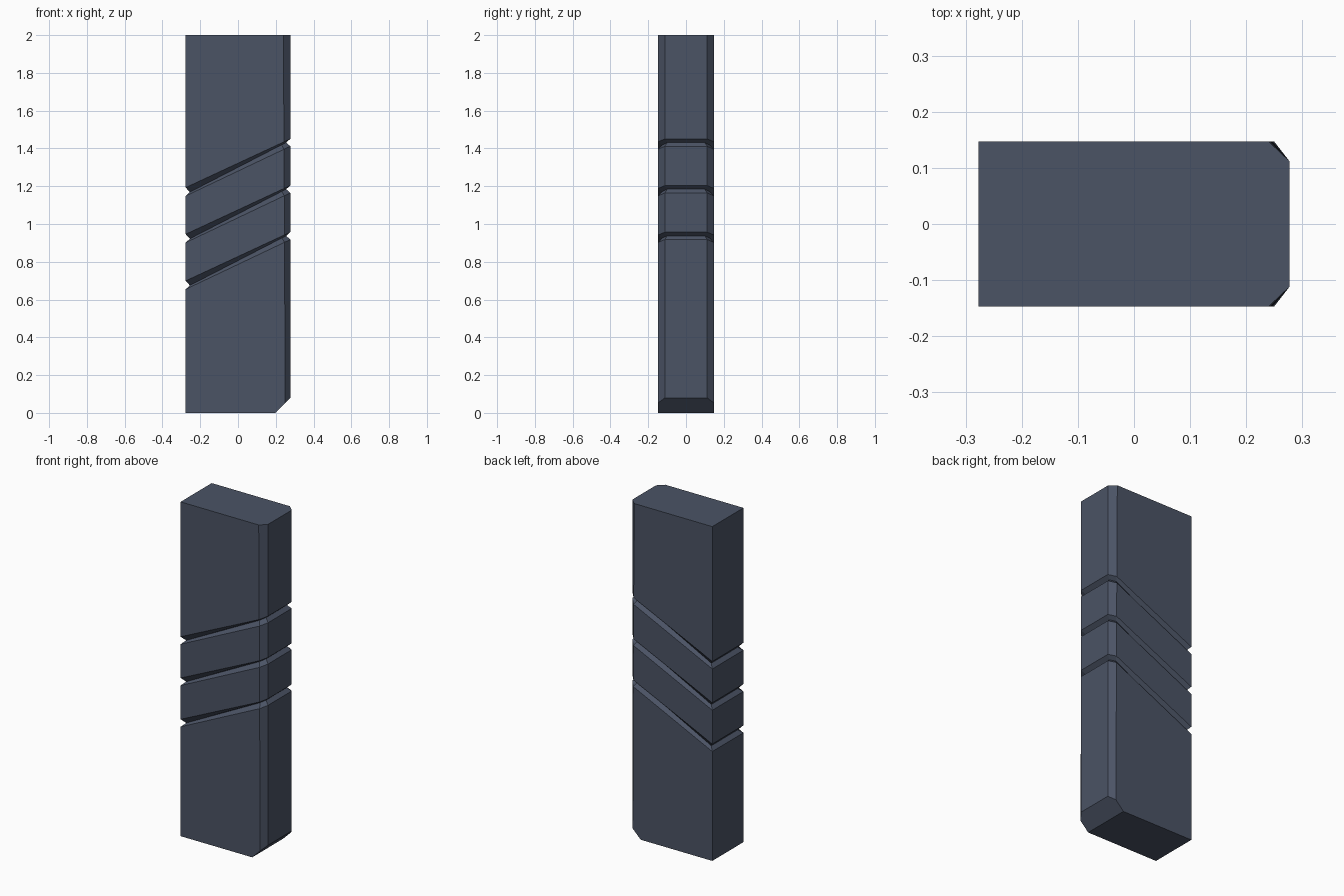
import bpy, bmesh
from mathutils import Vector

if "Cube" in bpy.data.objects:
    bpy.data.objects.remove(bpy.data.objects["Cube"])

HX, HY = 0.277, 0.147      # half width and half depth
DEPTH = 0.022              # groove depth

mat = bpy.data.materials.new("slate blue")
mat.diffuse_color = (0.07, 0.087, 0.13, 1)
mat.use_nodes = True
mat.node_tree.nodes["Principled BSDF"].inputs["Base Color"].default_value = mat.diffuse_color

bm = bmesh.new()


def ring(z_mid, slope, inset=0.0):
    """Six-sided section of the bar, on a plane tilted along x."""
    cx = 0.25 - 0.01 * z_mid / 2          # chamfer tapers slightly
    x, y = HX - inset, HY - inset
    cx, cy = cx - inset * 0.6, 0.112 - inset * 0.6
    pts = [(-x, -y), (cx, -y), (x, -cy), (x, cy), (cx, y), (-x, y)]
    return [bm.verts.new((px, py, z_mid + slope * px)) for px, py in pts]


# Stack of sections: flat ends with three slanted V grooves between
rings = [ring(0, 0)]
for i in range(3):
    z = 0.806 + i * 0.247
    rings += [ring(z - 0.02, 0.475), ring(z, 0.515, DEPTH), ring(z + 0.022, 0.465)]
rings.append(ring(2, 0))

for a, b in zip(rings, rings[1:]):
    for i in range(6):
        j = (i + 1) % 6
        bm.faces.new((a[i], a[j], b[j], b[i]))
bm.faces.new(rings[0][::-1])
bm.faces.new(rings[-1])

# Bevelled lower edge on the +x side
cut = bmesh.ops.bisect_plane(bm, geom=bm.verts[:] + bm.edges[:] + bm.faces[:],
                             plane_co=Vector((0.197, 0, 0)),
                             plane_no=Vector((1, 0, -1)).normalized(),
                             clear_outer=True)
edges = [e for e in cut["geom_cut"] if isinstance(e, bmesh.types.BMEdge)]
bmesh.ops.contextual_create(bm, geom=edges)
bmesh.ops.recalc_face_normals(bm, faces=bm.faces[:])

mesh = bpy.data.meshes.new("grooved_bar")
bm.to_mesh(mesh)
bm.free()
mesh.materials.append(mat)
bar = bpy.data.objects.new("grooved_bar", mesh)
bpy.context.collection.objects.link(bar)
